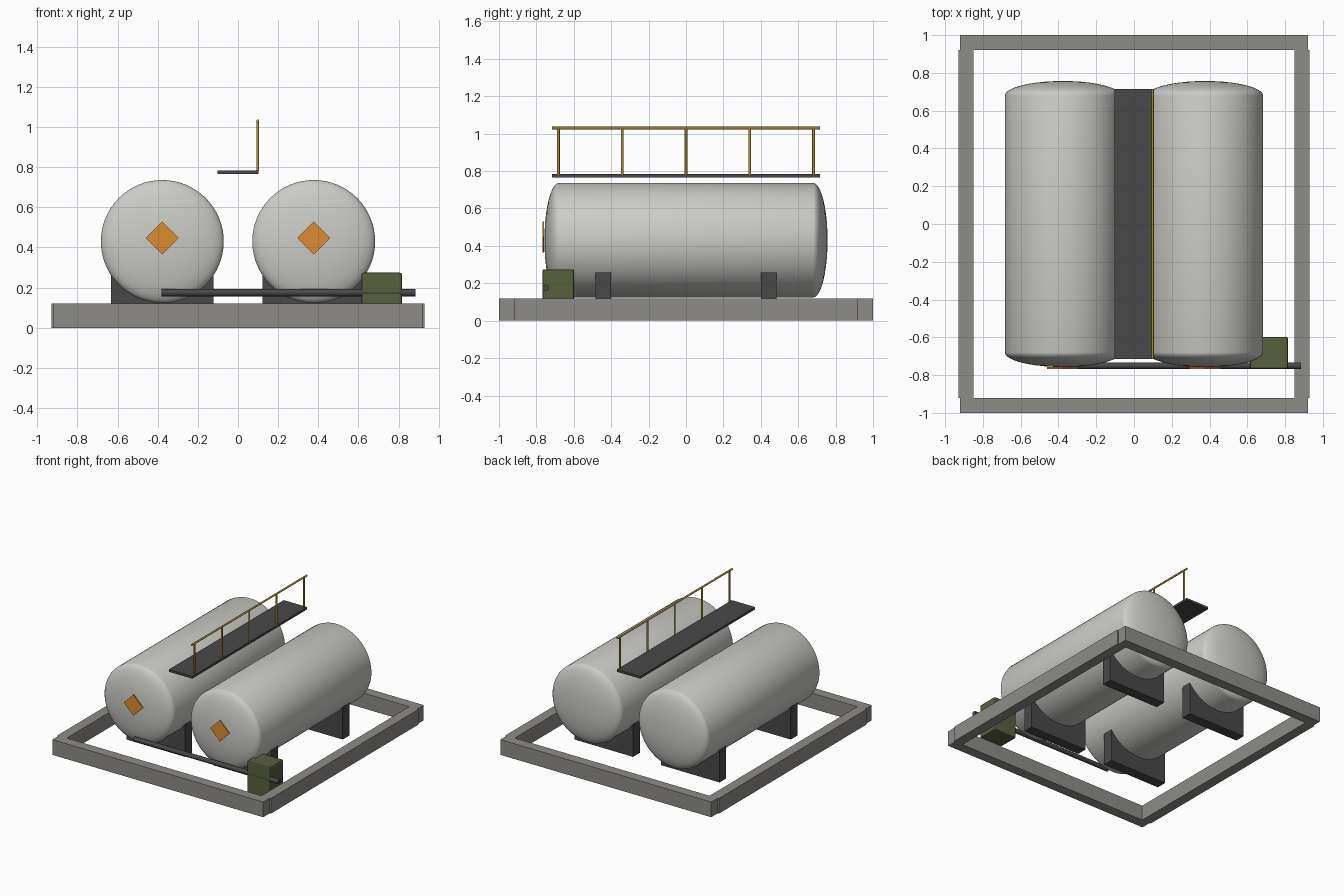
import bpy, bmesh, math
from mathutils import Matrix, Vector

if "Cube" in bpy.data.objects:
    bpy.data.objects.remove(bpy.data.objects["Cube"])


def material(name, rgb):
    m = bpy.data.materials.new(name)
    m.diffuse_color = (*rgb, 1)
    m.use_nodes = True
    m.node_tree.nodes["Principled BSDF"].inputs["Base Color"].default_value = m.diffuse_color
    return m


TANK = material("light grey tank paint", (0.60, 0.60, 0.57))
CONCRETE = material("concrete grey", (0.27, 0.265, 0.245))
STEEL = material("dark steel", (0.065, 0.065, 0.067))
ORANGE = material("placard orange", (0.72, 0.26, 0.03))
OCHRE = material("rail ochre", (0.42, 0.27, 0.03))
GREEN = material("olive green", (0.095, 0.115, 0.048))


def finish(name, bm, mat, smooth=False):
    bmesh.ops.recalc_face_normals(bm, faces=bm.faces)
    me = bpy.data.meshes.new(name)
    bm.to_mesh(me)
    bm.free()
    me.materials.append(mat)
    ob = bpy.data.objects.new(name, me)
    bpy.context.collection.objects.link(ob)
    if smooth:
        bpy.ops.object.select_all(action='DESELECT')
        ob.select_set(True)
        bpy.context.view_layer.objects.active = ob
        bpy.ops.object.shade_smooth_by_angle(angle=math.radians(35))
    return ob


def box(name, lo, hi, mat, bevel=0.0):
    lo, hi = Vector(lo), Vector(hi)
    bm = bmesh.new()
    bmesh.ops.create_cube(bm, size=1, matrix=Matrix.Translation((lo + hi) / 2)
                          @ Matrix.Diagonal((*(hi - lo), 1)))
    if bevel:
        bmesh.ops.bevel(bm, geom=bm.edges[:], offset=bevel, segments=2,
                        profile=0.5, affect='EDGES')
    return finish(name, bm, mat)


def rod(name, a, b, r, mat, sides=16):
    a, b = Vector(a), Vector(b)
    d = b - a
    rot = Vector((0, 0, 1)).rotation_difference(d).to_matrix().to_4x4()
    bm = bmesh.new()
    bmesh.ops.create_cone(bm, cap_ends=True, segments=sides, radius1=r, radius2=r,
                          depth=d.length, matrix=Matrix.Translation((a + b) / 2) @ rot)
    return finish(name, bm, mat, True)


def tank(name, x, z, r, half, dome):
    # half-ellipse end caps joined by a straight shell, spun around y
    n = 10
    cap = [(r * math.sin(i / n * math.pi / 2), half + dome * math.cos(i / n * math.pi / 2))
           for i in range(n + 1)]
    profile = cap + [(p, -y) for p, y in reversed(cap)]
    bm = bmesh.new()
    vs = [bm.verts.new((x + p, y, z)) for p, y in profile]
    es = [bm.edges.new(e) for e in zip(vs, vs[1:])]
    bmesh.ops.spin(bm, geom=vs + es, cent=(x, 0, z), axis=(0, 1, 0),
                   angle=2 * math.pi, steps=64)
    bmesh.ops.remove_doubles(bm, verts=bm.verts, dist=1e-4)
    return finish(name, bm, TANK, True)


# containment wall, open in the middle
for s, tag in ((-1, "front"), (1, "back")):
    box(f"bund_wall_{tag}", (-0.92, min(s, s * 0.92), 0), (0.92, max(s, s * 0.92), 0.12), CONCRETE)
for s, tag in ((-1, "left"), (1, "right")):
    a, b = sorted((s * 0.85, s * 0.93))
    box(f"bund_wall_{tag}", (a, -0.92, 0), (b, 0.92, 0.12), CONCRETE)

# tanks, saddles and hazard placards
TZ, TR = 0.43, 0.306
for s, tag in ((-1, "left"), (1, "right")):
    x = s * 0.377
    tank(f"tank_{tag}", x, TZ, TR, 0.68, 0.077)
    for y, end in ((-0.443, "front"), (0.443, "back")):
        box(f"saddle_{tag}_{end}", (x - 0.255, y - 0.041, 0), (x + 0.255, y + 0.041, 0.265), STEEL)
    plate = box(f"placard_{tag}", (-0.0585, -0.005, -0.0585), (0.0585, 0.004, 0.0585), ORANGE)
    plate.location = (x, -0.762, 0.447)
    plate.rotation_euler.y = math.pi / 4

# walkway with handrail on one side
box("walkway", (-0.102, -0.716, 0.765), (0.102, 0.716, 0.783), STEEL)
rod("handrail", (0.098, -0.716, 1.03), (0.098, 0.716, 1.03), 0.007, OCHRE)
for i in range(5):
    y = -0.682 + i * 0.341
    rod(f"rail_post_{i + 1}", (0.098, y, 0.78), (0.098, y, 1.03), 0.007, OCHRE)

# discharge pipe and pump housing
rod("discharge_pipe", (-0.38, -0.75, 0.175), (0.885, -0.75, 0.175), 0.018, STEEL, 20)
box("pump_housing", (0.614, -0.767, 0), (0.816, -0.598, 0.275), GREEN, 0.01)
